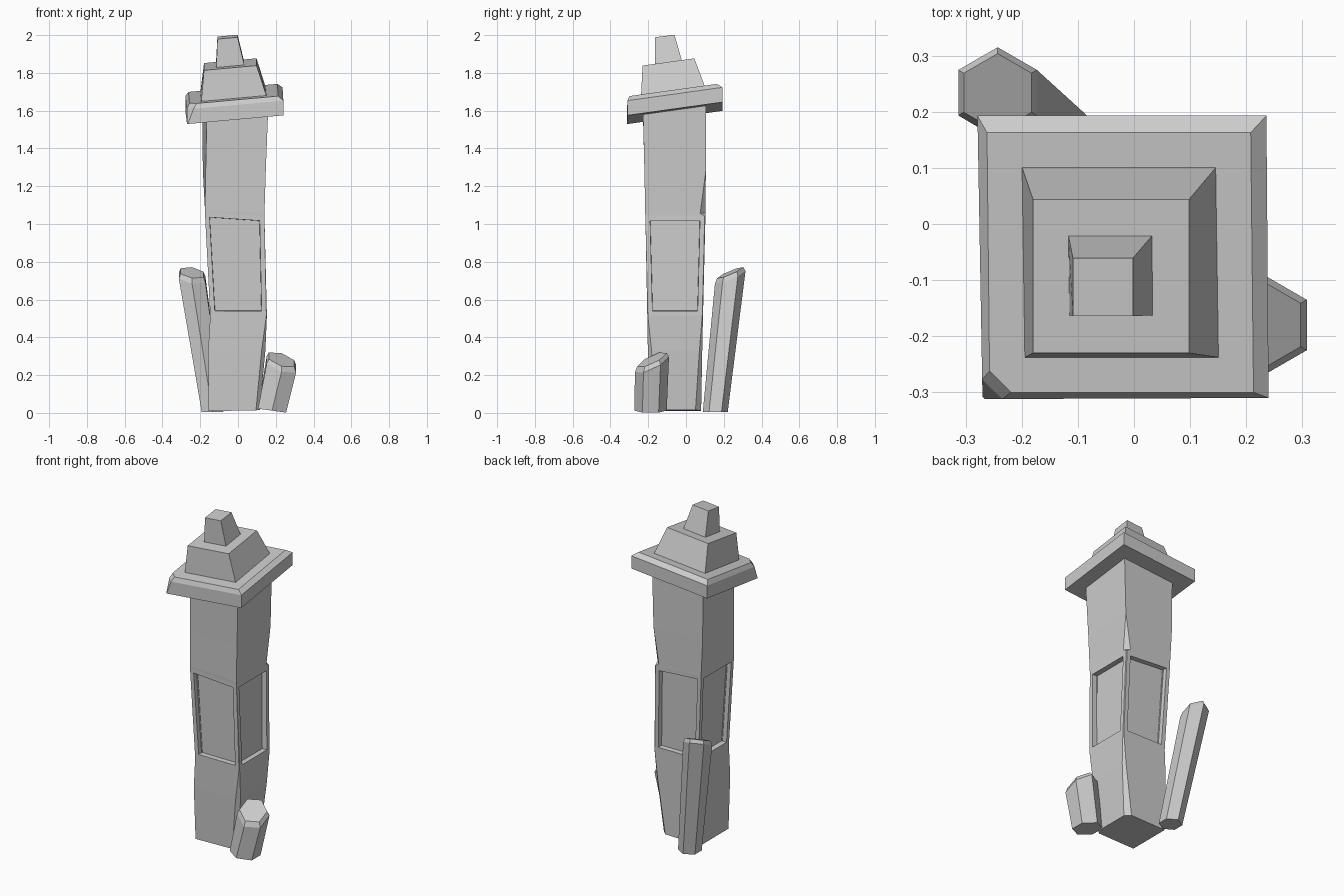
import bpy, bmesh, math

if "Cube" in bpy.data.objects:
    bpy.data.objects.remove(bpy.data.objects["Cube"])


def loft(name, rings, panels=None):
    """Skin a stack of equal-length point rings and cap both ends."""
    bm = bmesh.new()
    loops = [[bm.verts.new(p) for p in ring] for ring in rings]
    n = len(loops[0])
    for a, b in zip(loops, loops[1:]):
        for i in range(n):
            j = (i + 1) % n
            bm.faces.new((a[i], a[j], b[j], b[i]))
    bm.faces.new(loops[0][::-1])
    bm.faces.new(loops[-1])
    bmesh.ops.remove_doubles(bm, verts=bm.verts, dist=0.0005)
    bmesh.ops.recalc_face_normals(bm, faces=bm.faces)
    if panels:
        lo, hi = panels
        side = [f for f in bm.faces if lo < f.calc_center_median().z < hi
                and abs(f.normal.z) < 0.5 and f.calc_area() > 0.05]
        bmesh.ops.inset_individual(bm, faces=side, thickness=0.035)
        bmesh.ops.inset_individual(bm, faces=side, thickness=0.002, depth=-0.03)
    me = bpy.data.meshes.new(name)
    bm.to_mesh(me)
    bm.free()
    ob = bpy.data.objects.new(name, me)
    bpy.context.collection.objects.link(ob)
    return ob


def square(corners, z, chips=(0, 0, 0, 0)):
    """Four corners (front-left, counter-clockwise), each chipped by a width.
    z is a function of x and y."""
    out = []
    for i, (x, y) in enumerate(corners):
        for k in (i - 1, (i + 1) % 4):
            dx, dy = corners[k][0] - x, corners[k][1] - y
            s = chips[i] / math.hypot(dx, dy)
            px, py = x + dx * s, y + dy * s
            out.append((px, py, z(px, py)))
    return out


def rect(x0, x1, y0, y1):
    return [(x0, y0), (x1, y0), (x1, y1), (x0, y1)]


def tilt(c, sx=0.09, sy=0.14):
    return lambda x, y: c + sx * x + sy * y


# Shaft: bent square post with chipped right-hand edges and recessed panels
shaft = [
    square(rect(-0.155, 0.115, -0.19, 0.08), tilt(0.012, 0.02, 0), (0, 0.02, 0.03, 0)),
    square(rect(-0.158, 0.145, -0.202, 0.086), tilt(0.33, 0, 0), (0, 0.02, 0.015, 0)),
    square(rect(-0.147, 0.153, -0.205, 0.09), tilt(0.515, 0, 0), (0, 0.003, 0.004, 0)),
    square(rect(-0.175, 0.14, -0.215, 0.103), tilt(1.05, -0.06, 0), (0, 0, 0.004, 0)),
    square(rect(-0.175, 0.14, -0.216, 0.103), tilt(1.065, -0.06, 0), (0, 0, 0.028, 0)),
    square([(-0.171, -0.22), (0.147, -0.22), (0.147, 0.105), (-0.186, 0.105)],
           tilt(1.28, 0, 0)),
    square([(-0.165, -0.228), (0.16, -0.228), (0.157, 0.105), (-0.19, 0.105)],
           tilt(1.63)),
]
loft("shaft", shaft, panels=(0.7, 0.9))

# Cap slab: tilted, bevelled on top, front-left corner broken off
outer = [(-0.27, -0.312), (0.24, -0.31), (0.236, 0.193), (-0.279, 0.193)]
inner = [(-0.257, -0.30), (0.213, -0.30), (0.208, 0.163), (-0.262, 0.163)]
loft("cap_slab", [
    square(outer, tilt(1.597), (0.004, 0, 0, 0)),
    square(outer, tilt(1.675), (0.035, 0, 0, 0)),
    square(inner, tilt(1.70), (0.038, 0, 0, 0)),
])

# Stepped crown
loft("crown_tier", [
    square([(-0.195, -0.238), (0.152, -0.238), (0.147, 0.102), (-0.20, 0.102)], tilt(1.695)),
    square(rect(-0.18, 0.098, -0.23, 0.044), tilt(1.862)),
])
loft("crown_tip", [
    square([(-0.115, -0.163), (0.034, -0.163), (0.033, -0.02), (-0.117, -0.02)], tilt(1.858)),
    square(rect(-0.109, -0.002, -0.164, -0.061), tilt(2.01, 0.09, 0.13)),
])


def shard(name, base, top, r0, r1, z0, ztop, sx, sy):
    """Leaning six-sided shard with a slanted, bevelled top."""
    def ring(c, r, z, kx, ky):
        pts = []
        for i in range(6):
            a = math.radians(30 + 60 * i)
            dx, dy = r * math.cos(a), r * math.sin(a)
            pts.append((c[0] + dx, c[1] + dy, z + kx * dx + ky * dy))
        return pts
    loft(name, [ring(base, r0, z0, *((-0.14, 0) if r0 > 0.07 else (0, 0))),
                ring(top, r1, ztop - 0.025, sx, sy),
                ring(top, r1 * 0.86, ztop, sx, sy)])


# Shards leaning against the foot
shard("tall_shard", (-0.135, 0.155), (-0.243, 0.234), 0.066, 0.081, 0.005, 0.742, -0.15, 0.42)
shard("short_shard", (0.18, -0.188), (0.23, -0.18), 0.086, 0.09, 0.012, 0.282, -0.3, 0.45)
